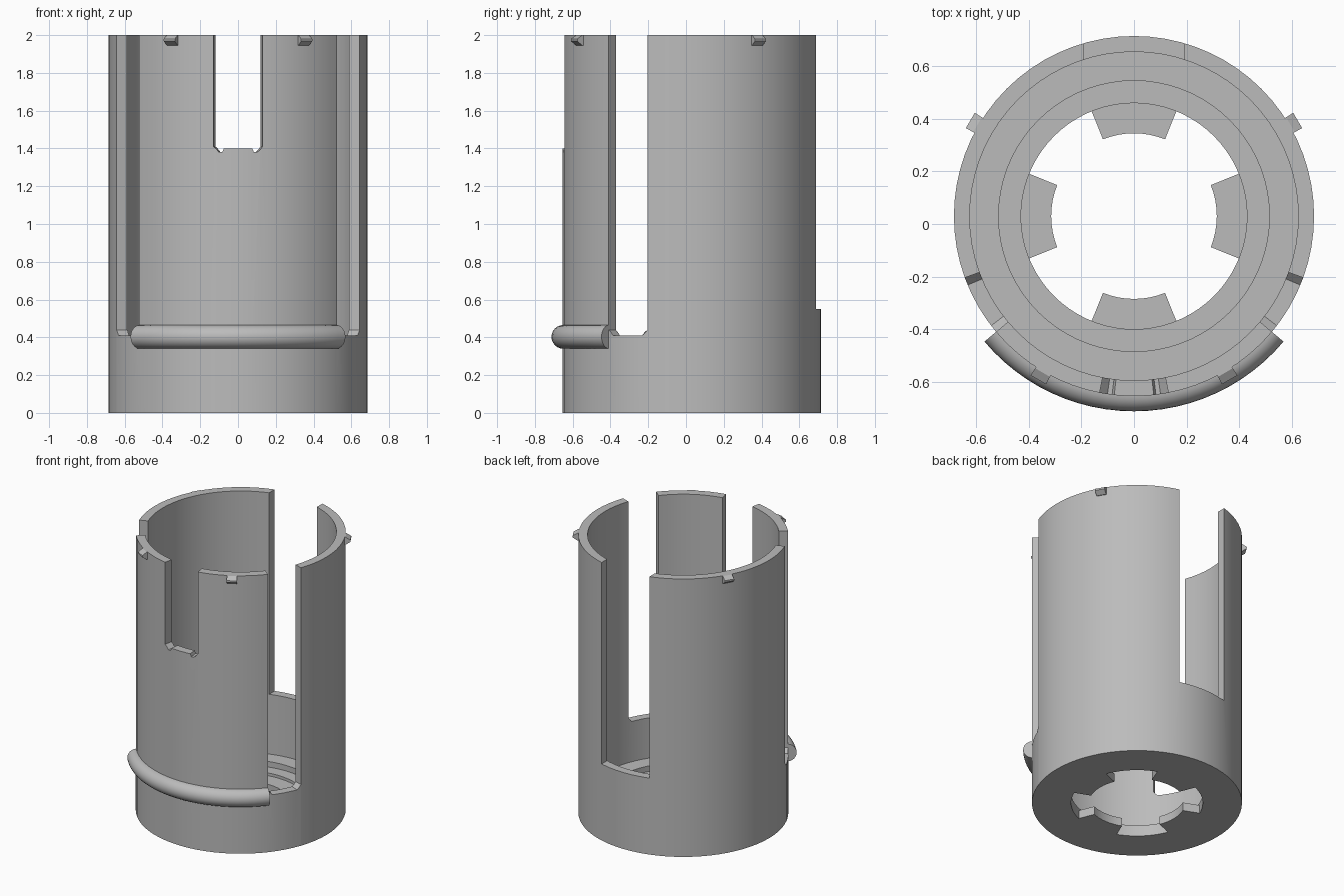
import bpy, bmesh, math
from mathutils import Vector

if "Cube" in bpy.data.objects:
    bpy.data.objects.remove(bpy.data.objects["Cube"])

CY = 0.03          # y of the tube axis
R_OUT, R_IN = 0.685, 0.625
SEG = 72

grey = bpy.data.materials.new("plain grey")
grey.diffuse_color = (0.5, 0.5, 0.5, 1)
grey.use_nodes = True
grey.node_tree.nodes["Principled BSDF"].inputs["Base Color"].default_value = grey.diffuse_color


def polar(r, deg, z):
    a = math.radians(deg)
    return Vector((r * math.cos(a), CY + r * math.sin(a), z))


def make(name, bm):
    bmesh.ops.recalc_face_normals(bm, faces=bm.faces[:])
    me = bpy.data.meshes.new(name)
    bm.to_mesh(me)
    bm.free()
    me.materials.append(grey)
    ob = bpy.data.objects.new(name, me)
    bpy.context.collection.objects.link(ob)
    return ob


def sweep(name, profile, a0=0, a1=360, steps=SEG):
    """Turn a closed (r, z) profile about the axis, fully or over an arc."""
    bm = bmesh.new()
    full = a1 - a0 == 360
    rows = [[bm.verts.new(polar(r, a0 + (a1 - a0) * i / steps, z)) for r, z in profile]
            for i in range(steps if full else steps + 1)]
    n = len(profile)
    for i in range(steps):
        p, q = rows[i], rows[(i + 1) % len(rows)]
        for j in range(n):
            k = (j + 1) % n
            bm.faces.new((p[j], q[j], q[k], p[k]))
    if not full:
        bm.faces.new(rows[0])
        bm.faces.new(rows[-1])
    return make(name, bm)


def radial_cutter(name, outline):
    """Prism through the wall with (angle, z) outline and radial sides."""
    bm = bmesh.new()
    inner = [bm.verts.new(polar(0.55, a, z)) for a, z in outline]
    outer = [bm.verts.new(polar(0.85, a, z)) for a, z in outline]
    n = len(outline)
    bm.faces.new(inner)
    bm.faces.new(outer)
    for j in range(n):
        k = (j + 1) % n
        bm.faces.new((inner[j], inner[k], outer[k], outer[j]))
    return make(name, bm)


def cut(target, cutter):
    mod = target.modifiers.new("slot", 'BOOLEAN')
    mod.operation = 'DIFFERENCE'
    mod.solver = 'EXACT'
    mod.object = cutter
    bpy.context.view_layer.objects.active = target
    bpy.ops.object.modifier_apply(modifier=mod.name)
    bpy.data.objects.remove(cutter)


# Tube with stepped floor ring
body = sweep("slotted_tube", [(0.43, 0), (R_OUT, 0), (R_OUT, 2), (R_IN, 2), (R_IN, 0.12),
                              (0.515, 0.12), (0.515, 0.08), (0.43, 0.08)])

# Two tall side slots with chamfered lower corners
for a, b in ((-40, -20), (-160, -140)):
    cut(body, radial_cutter("side_slot", [(a, 2.2), (a, 0.44), (a + 2.5, 0.41),
                                          (b - 2.5, 0.41), (b, 0.44), (b, 2.2)]))

# Front slot with relieved lower corners
half = [(11, 2.2), (11, 1.41), (8.5, 1.38), (7, 1.38), (6.3, 1.40)]
cut(body, radial_cutter("front_slot", [(-90 - a, z) for a, z in half] +
                        [(-90 + a, z) for a, z in reversed(half)]))

# Back slot with parallel sides
bm = bmesh.new()
bmesh.ops.create_cube(bm, size=1)
for v in bm.verts:
    v.co = Vector((v.co.x * 0.38, 0.65 + v.co.y * 0.5, 1.375 + v.co.z * 1.65))
cut(body, make("back_slot", bm))
parts = [body]

# Four locking tabs inside the floor opening
for a in (0, 90, 180, 270):
    parts.append(sweep("floor_tab", [(0.315, 0), (0.432, 0), (0.432, 0.06), (0.315, 0.06)],
                       a - 22, a + 22, 8))

# Half-round bead around the front
arc = [(0.68 + 0.0625 * math.cos(math.radians(t)), 0.4025 + 0.0625 * math.sin(math.radians(t)))
       for t in range(-90, 91, 15)]
parts.append(sweep("front_bead", [(0.66, 0.34)] + arc + [(0.66, 0.465)], -140, -40, 24))

# Small wedge catches at the rim
for a in (30.3, 149.7, -59.7, -120.3):
    parts.append(sweep("rim_catch", [(0.66, 1.945), (0.69, 1.945), (0.722, 1.968), (0.722, 1.98),
                                     (0.69, 2.0), (0.66, 2.0)], a - 2.7, a + 2.7, 1))

# Smooth curved walls, keep hard edges
bpy.ops.object.select_all(action='DESELECT')
for ob in parts:
    ob.select_set(True)
bpy.context.view_layer.objects.active = body
bpy.ops.object.shade_smooth_by_angle(angle=math.radians(25))
